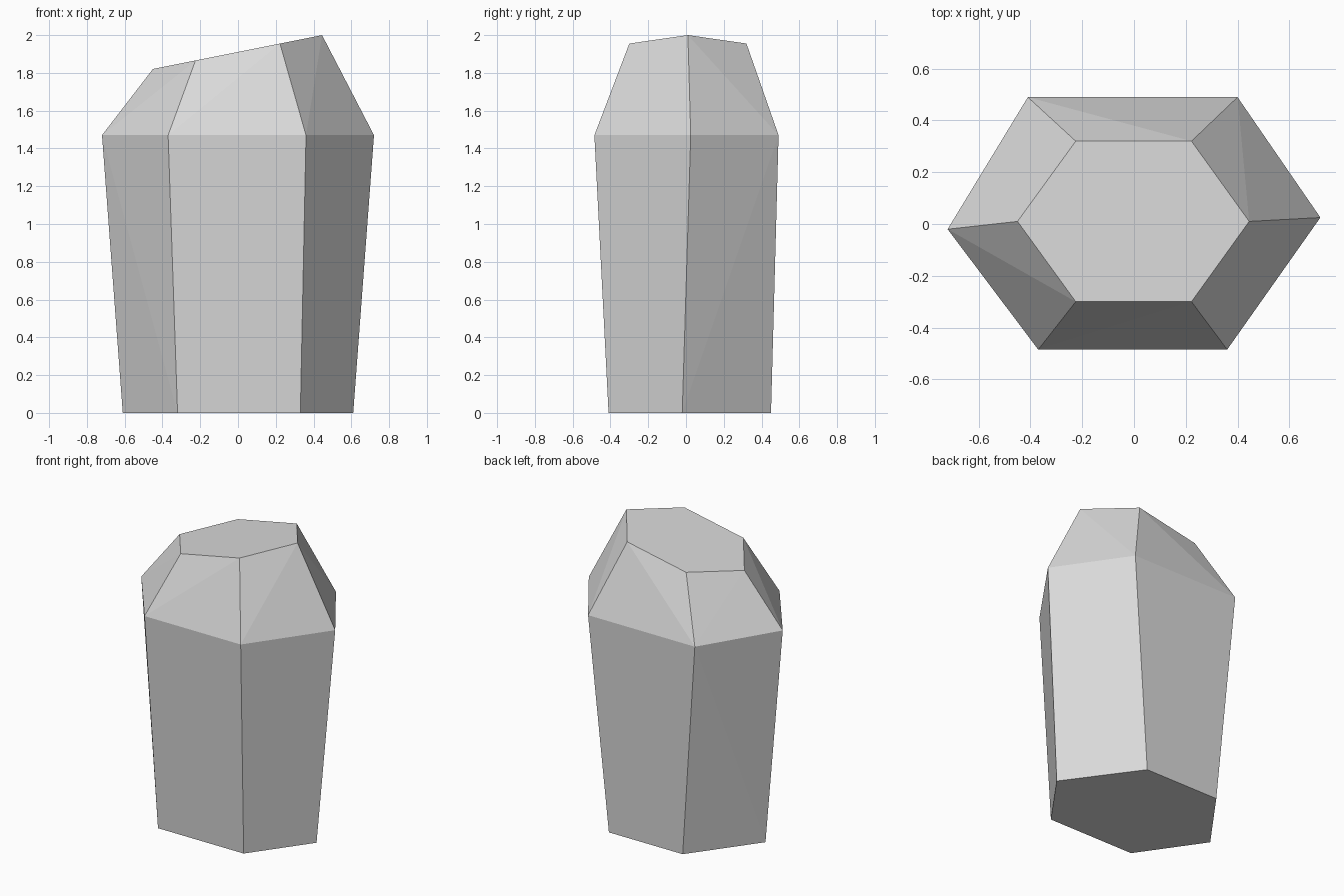
import bpy
import bmesh

cube = bpy.data.objects.get("Cube")
if cube:
    bpy.data.objects.remove(cube, do_unlink=True)

# Pale stone material
stone = bpy.data.materials.new("pale_grey_stone")
stone.use_nodes = True
grey = (0.7, 0.7, 0.7, 1.0)
stone.diffuse_color = grey
bsdf = next(n for n in stone.node_tree.nodes if n.type == 'BSDF_PRINCIPLED')
bsdf.inputs["Base Color"].default_value = grey

# Six-sided outlines, anticlockwise from the -x corner
base = [(-0.61, 0.01), (-0.32, -0.41), (0.33, -0.41),
        (0.61, -0.02), (0.27, 0.45), (-0.29, 0.45)]
shoulder = [(-0.72, -0.02), (-0.37, -0.485), (0.36, -0.485),
            (0.72, 0.025), (0.40, 0.49), (-0.41, 0.49)]
crown = [(-0.45, 0.01), (-0.225, -0.30), (0.222, -0.30),
         (0.445, 0.01), (0.222, 0.32), (-0.225, 0.32)]


def crown_height(x):
    return 1.911 + 0.2 * x


# Faceted block: the hull around the three outlines
bm = bmesh.new()
for x, y in base:
    bm.verts.new((x, y, 0))
for x, y in shoulder:
    bm.verts.new((x, y, 1.47))
for x, y in crown:
    bm.verts.new((x, y, crown_height(x)))
bmesh.ops.convex_hull(bm, input=bm.verts[:])

# Merge the flat base and the slanted crown into single facets
bmesh.ops.dissolve_limit(bm, angle_limit=0.005, verts=bm.verts[:], edges=bm.edges[:])
bmesh.ops.recalc_face_normals(bm, faces=bm.faces[:])

mesh = bpy.data.meshes.new("faceted_stone")
bm.to_mesh(mesh)
bm.free()
mesh.materials.append(stone)
bpy.context.collection.objects.link(bpy.data.objects.new("faceted_stone", mesh))
